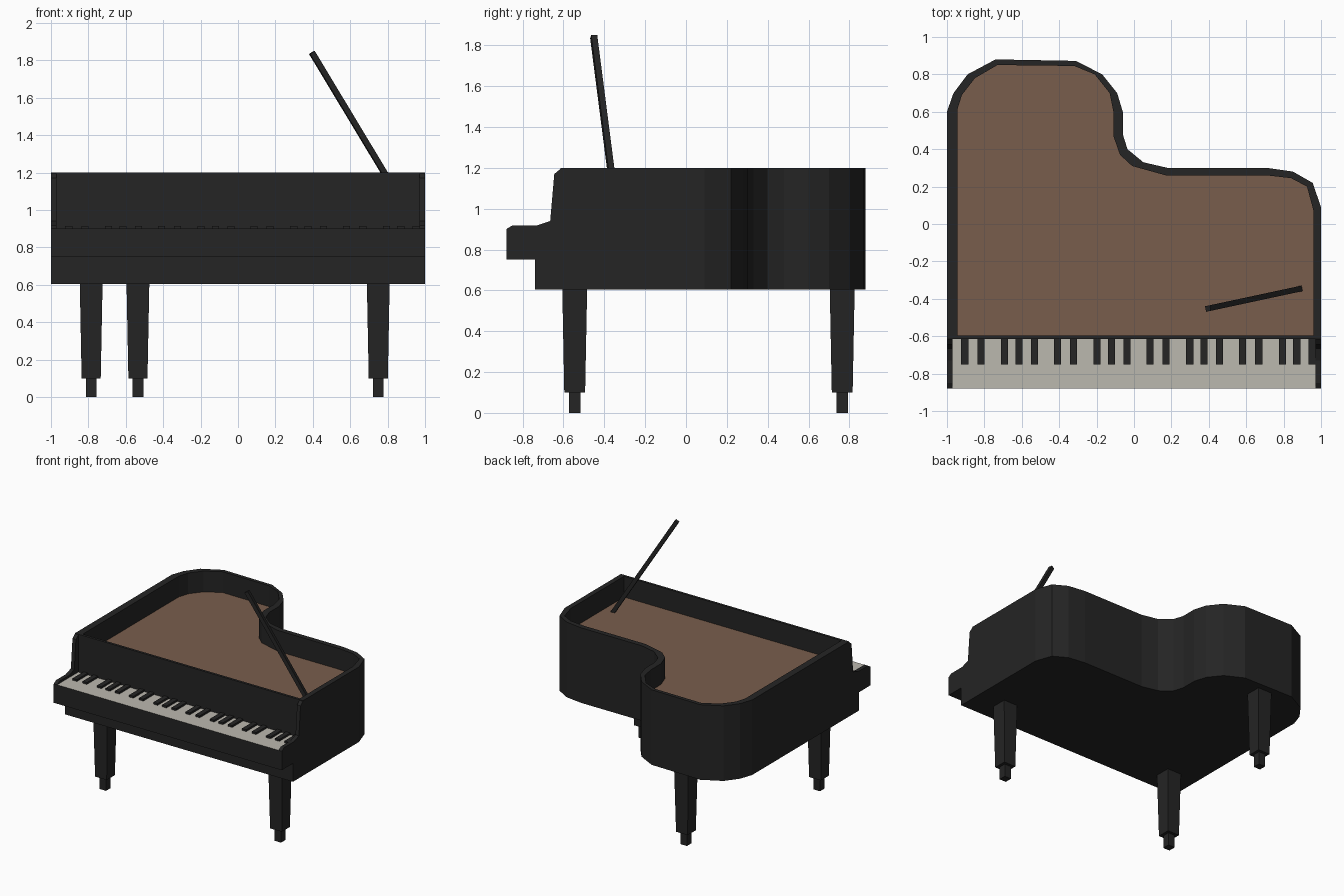
import bpy, bmesh
from mathutils import Vector

if "Cube" in bpy.data.objects:
    bpy.data.objects.remove(bpy.data.objects["Cube"])


def material(name, rgb):
    m = bpy.data.materials.new(name)
    m.diffuse_color = (*rgb, 1)
    m.use_nodes = True
    m.node_tree.nodes["Principled BSDF"].inputs["Base Color"].default_value = m.diffuse_color
    return m


BLACK = material("black lacquer", (0.018, 0.018, 0.018))
WOOD = material("brown soundboard", (0.19, 0.11, 0.073))
IVORY = material("ivory keys", (0.50, 0.48, 0.43))


def finish(name, bm, *mats):
    bmesh.ops.recalc_face_normals(bm, faces=bm.faces)
    me = bpy.data.meshes.new(name)
    bm.to_mesh(me)
    bm.free()
    for m in mats:
        me.materials.append(m)
    ob = bpy.data.objects.new(name, me)
    bpy.context.collection.objects.link(ob)
    return ob


def loft(bm, rings):
    """Closed solid through rings of equal point count; returns the two caps."""
    vs = [[bm.verts.new(p) for p in r] for r in rings]
    n = len(vs[0])
    for a, b in zip(vs, vs[1:]):
        for i in range(n):
            j = (i + 1) % n
            bm.faces.new((a[i], a[j], b[j], b[i]))
    return bm.faces.new(vs[0]), bm.faces.new(vs[-1])


def square(x, y, z, hx, hy):
    return [(x + sx * hx, y + sy * hy, z)
            for sx, sy in ((-1, -1), (1, -1), (1, 1), (-1, 1))]


def box(bm, x0, x1, y0, y1, z0, z1):
    c = ((x0 + x1) / 2, (y0 + y1) / 2)
    h = ((x1 - x0) / 2, (y1 - y0) / 2)
    return loft(bm, [square(*c, z0, *h), square(*c, z1, *h)])


# Curved case: outer wall, rim top, inner wall and recessed soundboard
outer = [(-1, -.615), (-1, .6), (-.965, .7), (-.89, .8), (-.74, .88), (-.31, .872),
         (-.17, .8), (-.09, .7), (-.06, .6), (-.06, .48), (-.035, .4), (.05, .33),
         (.18, .3), (.71, .3), (.85, .28), (.955, .22), (1, .09), (1, -.615)]
inner = [(-.945, -.595), (-.945, .61), (-.92, .69), (-.85, .78), (-.73, .85), (-.32, .845),
         (-.21, .8), (-.13, .7), (-.11, .6), (-.11, .47), (-.075, .37), (-.01, .31),
         (.17, .26), (.71, .26), (.84, .245), (.925, .2), (.96, .07), (.96, -.595)]
bm = bmesh.new()
bottom, board = loft(bm, [[(x, y, z) for x, y in ring] for ring, z in
                          ((outer, .605), (outer, 1.2), (inner, 1.2), (inner, 1.035))])
board.material_index = 1
finish("case", bm, BLACK, WOOD)

# Lower front rail under the keyboard
bm = bmesh.new()
box(bm, -1, 1, -.74, -.615, .605, .752)
finish("front_rail", bm, BLACK)

# Key bed with the white keys as its top face
bm = bmesh.new()
_, top = box(bm, -.97, .97, -.88, -.615, .75, .9)
top.material_index = 1
finish("keyboard", bm, BLACK, IVORY)

# Black keys in groups of two and three
bm = bmesh.new()
for octave in range(4):
    for off in (0, .087, .213, .29, .372):
        x = -.905 + octave * .495 + off
        box(bm, x - .019, x + .019, -.752, -.615, .9, .915)
finish("black_keys", bm, BLACK)

# Cheek blocks at both ends of the keyboard
cheek = [(-.615, .75), (-.88, .75), (-.88, .9), (-.85, .918), (-.73, .918),
         (-.665, .94), (-.645, 1.17), (-.615, 1.195)]
for side, s in (("left", -1), ("right", 1)):
    bm = bmesh.new()
    loft(bm, [[(s * x, y, z) for y, z in cheek] for x in (.97, 1)])
    finish(side + "_cheek", bm, BLACK)

# Tapered legs with narrow feet
for name, x, y in (("front_left_leg", -.785, -.545), ("front_right_leg", .75, -.545),
                   ("back_leg", -.535, .765)):
    bm = bmesh.new()
    loft(bm, [square(x, y, z, h, h) for z, h in
              ((0, .029), (.1, .029), (.1, .051), (.61, .061))])
    finish(name, bm, BLACK)

# Lid prop leaning out of the case
a, b = Vector((.89, -.346, 1.02)), Vector((.395, -.452, 1.842))
bm = bmesh.new()
box(bm, -.015, .015, -.015, .015, 0, (b - a).length)
prop = finish("lid_prop", bm, BLACK)
prop.location = a
prop.rotation_euler = (b - a).to_track_quat("Z", "Y").to_euler()
